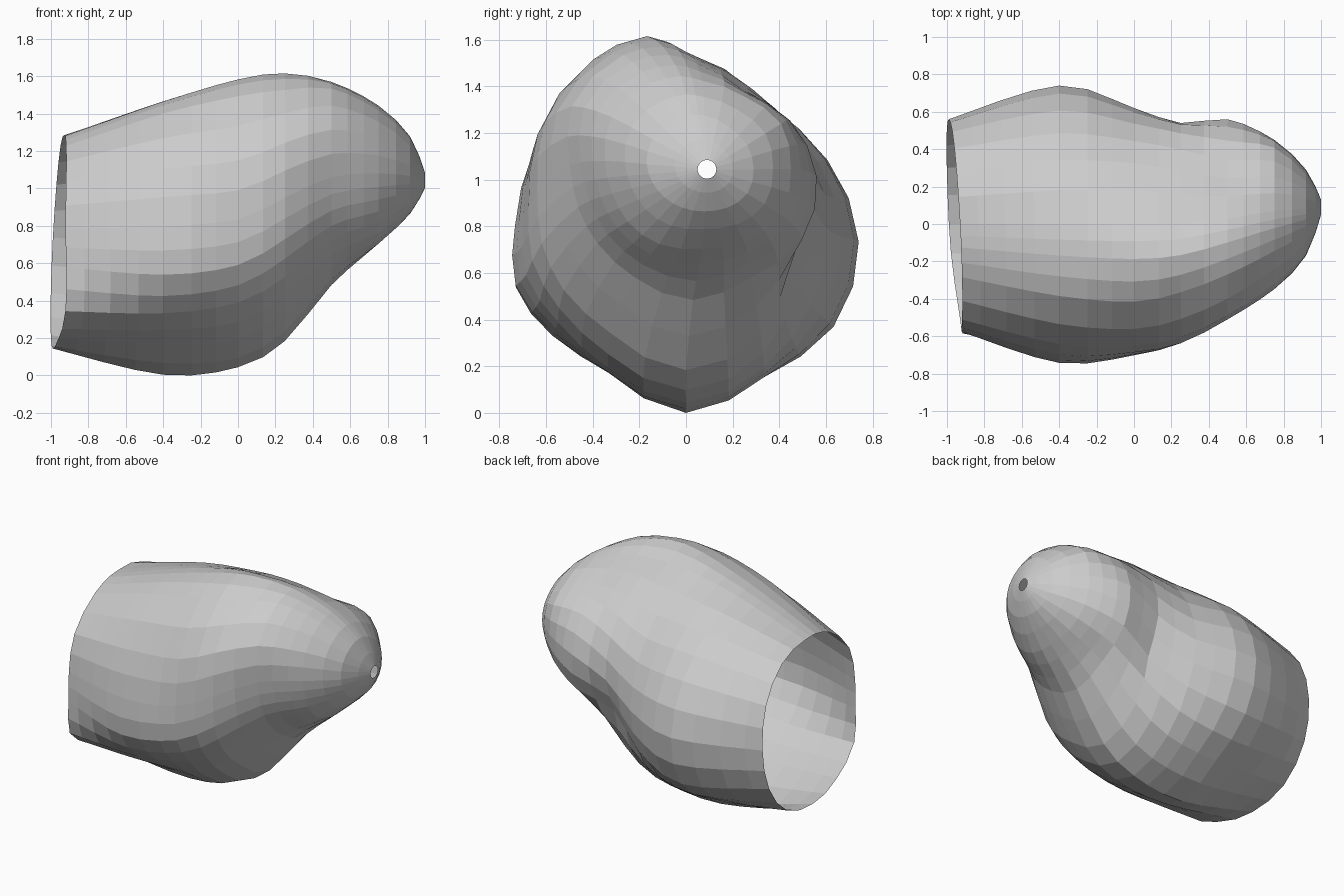
import bpy, bmesh
from math import radians, cos, sin

if "Cube" in bpy.data.objects:
    bpy.data.objects.remove(bpy.data.objects["Cube"])

# Directions around the long axis (0 = back +y, 90 = up)
ANGLES = [0, 30, 60, 90, 103, 120, 150, 175, 195, 215, 240, 270, 300, 330]

# Cross-sections: x, centre y, centre z, then a radius for each direction
SECTIONS = [
    [-.96, 0, .74, .56, .57, .57, .55, .56, .57, .59, .57, .60, .68, .62, .59, .60, .58],
    [-.40, 0, .74, .74, .70, .68, .72, .75, .77, .74, .73, .755, .70, .65, .73, .67, .73],
    [0, 0, .78, .62, .62, .65, .765, .83, .83, .75, .70, .71, .67, .67, .73, .67, .62],
    [.25, 0, .90, .54, .56, .57, .65, .74, .73, .70, .64, .64, .64, .64, .71, .64, .51],
    [.50, .03, 1.02, .53, .48, .43, .51, .57, .60, .60, .53, .51, .50, .50, .53, .50, .54],
    [.75, .07, 1.05, .38, .39, .36, .38, .41, .43, .45, .42, .40, .39, .37, .34, .36, .39],
    [.92, .08, 1.05, .21, .21, .21, .23, .24, .25, .26, .25, .23, .21, .19, .18, .19, .21],
    [1.0, .09, 1.05] + [.04] * 14,
]


def spline(a, b, c, d, t):
    return b + .5 * t * (c - a + t * (2 * a - 5 * b + 4 * c - d + t * (3 * (b - c) + d - a)))


def blend(rows, i, t):
    last = len(rows) - 1
    picks = [rows[min(max(i + k, 0), last)] for k in (-1, 0, 1, 2)]
    return [spline(*vals, t) for vals in zip(*picks)]


# Finer rows along the length
rows = []
for i, count in enumerate([4, 3, 2, 2, 3, 2, 2]):
    rows += [blend(SECTIONS, i, k / count) for k in range(count)]
rows.append(SECTIONS[-1])

# Hollow shell, open at the wide end and with a small hole at the tip
bm = bmesh.new()
rings = []
n = len(ANGLES)
for row in rows:
    x, cy, cz = row[:3]
    radii = row[3:]
    slant = .03 * max(0, min(1, (-.4 - x) / .55))  # slanted open rim
    ring = []
    for j in range(n):
        for t in (0, .5):
            nxt = ANGLES[j + 1] if j + 1 < n else 360
            a = radians(ANGLES[j] + (nxt - ANGLES[j]) * t)
            r = spline(radii[j - 1], radii[j], radii[(j + 1) % n], radii[(j + 2) % n], t)
            notch = max(0, cos(a - radians(212))) ** 8  # rim corner at lower front
            ring.append(bm.verts.new((x + slant * (sin(a) - cos(a) + notch),
                                      cy + r * cos(a), cz + r * sin(a))))
    rings.append(ring)
for p, q in zip(rings, rings[1:]):
    m = len(p)
    for j in range(m):
        k = (j + 1) % m
        bm.faces.new((p[j], p[k], q[k], q[j]))
bmesh.ops.recalc_face_normals(bm, faces=bm.faces)

# Rest on the floor
low = min(v.co.z for v in bm.verts)
bmesh.ops.translate(bm, verts=bm.verts, vec=(0, 0, -low))

mesh = bpy.data.meshes.new("hollow_shell")
bm.to_mesh(mesh)
bm.free()
shell = bpy.data.objects.new("hollow_shell", mesh)
bpy.context.collection.objects.link(shell)
